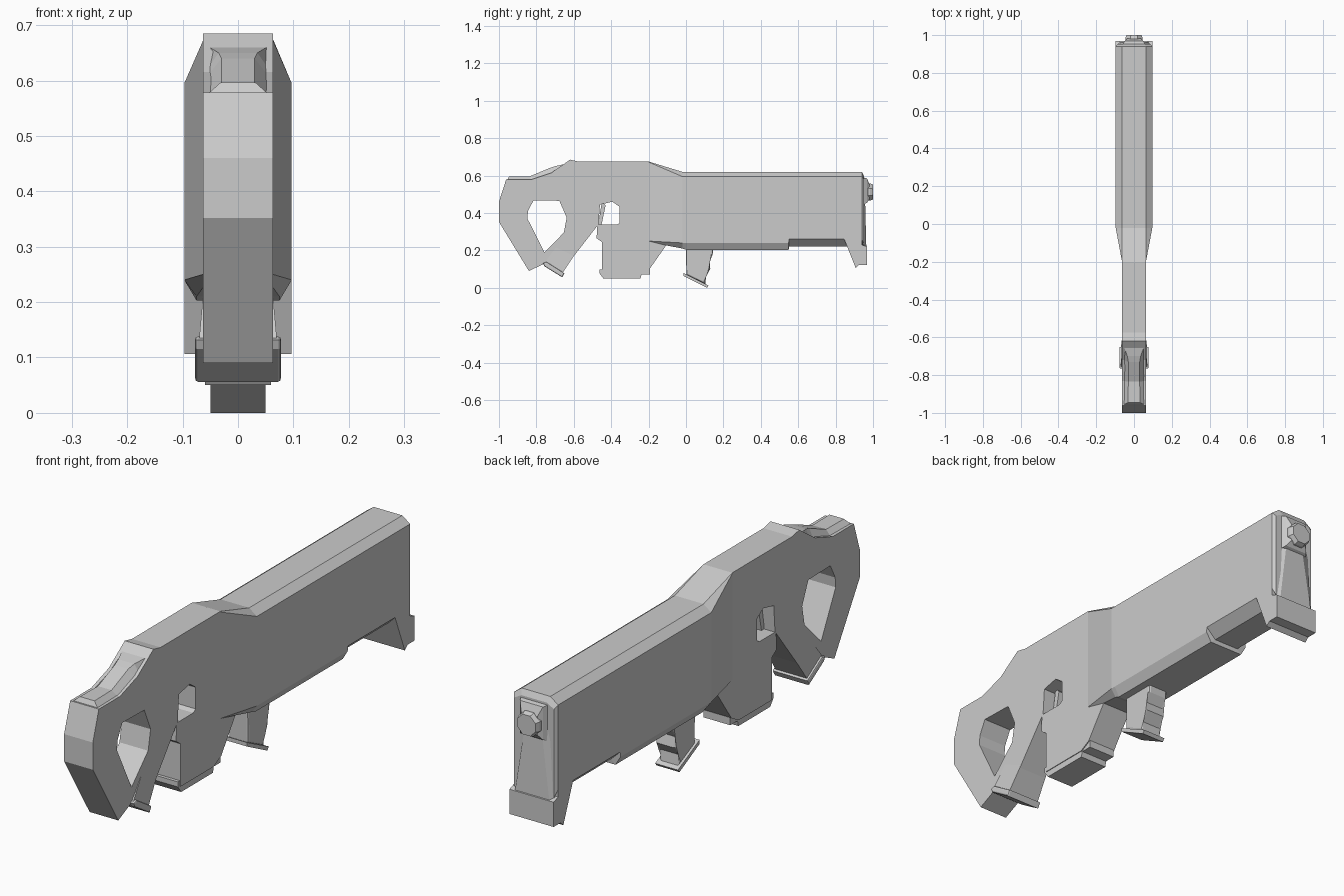
import bpy, bmesh, math

if "Cube" in bpy.data.objects:
    bpy.data.objects.remove(bpy.data.objects["Cube"])


def finish(name, bm):
    bmesh.ops.recalc_face_normals(bm, faces=bm.faces)
    me = bpy.data.meshes.new(name)
    bm.to_mesh(me)
    bm.free()
    ob = bpy.data.objects.new(name, me)
    bpy.context.collection.objects.link(ob)
    return ob


def prism(name, pts, width, bevel=0):
    """Side profile (y, z[, own half width]) spread symmetrically across x."""
    bm = bmesh.new()
    sides = []
    for s in (-1, 1):
        sides.append([bm.verts.new((s * (p[2] if len(p) > 2 else width), p[0], p[1])) for p in pts])
        bm.faces.new(sides[-1])
    n = len(pts)
    for i in range(n):
        j = (i + 1) % n
        bm.faces.new((sides[0][i], sides[0][j], sides[1][j], sides[1][i]))
    if bevel:
        long_edges = [e for e in bm.edges if {e.verts[0], e.verts[1]} & set(sides[0]) and
                      {e.verts[0], e.verts[1]} & set(sides[1])]
        rim = [e for e in bm.edges if e not in long_edges]
        bmesh.ops.bevel(bm, geom=rim, offset=bevel, segments=2, affect='EDGES', profile=0.5)
    return finish(name, bm)


def loft(name, rings):
    bm = bmesh.new()
    loops = [[bm.verts.new(p) for p in r] for r in rings]
    n = len(loops[0])
    for a, b in zip(loops, loops[1:]):
        for i in range(n):
            j = (i + 1) % n
            bm.faces.new((a[i], a[j], b[j], b[i]))
    bm.faces.new(loops[0])
    bm.faces.new(loops[-1])
    return finish(name, bm)


def section(y, wt, zt, w, zc, zl, wb, zb):
    """Eight-sided cross-section with chamfered top and bottom."""
    half = [(wt, zt), (w, zc), (w, zl), (wb, zb)]
    return [(x, y, z) for x, z in half] + [(-x, y, z) for x, z in reversed(half)]


# Rear body: stock, grip web and magazine housing
rear = prism("rear_body", [
    (-1, .46), (-.962, .578), (-.83, .578), (-.72, .615), (-.655, .66), (-.62, .685), (-.575, .675),
    (-.2, .675), (-.09, .62), (-.09, .25), (-.195, .10), (-.24, .075), (-.45, .075),
    (-.45, .245), (-.478, .265), (-.475, .33), (-.665, .085), (-.755, .135),
    (-.765, .125), (-.84, .09), (-1, .352)], .063)

# Thumb opening and trigger opening
openings = {
    "thumb_cutter": [(-.848, .37), (-.845, .41), (-.815, .468), (-.677, .465), (-.638, .375),
                     (-.653, .295), (-.757, .19)],
    "trigger_cutter": [(-.468, .337), (-.46, .445), (-.393, .46), (-.355, .433), (-.355, .347), (-.37, .337)],
}
for name, pts in openings.items():
    cutter = prism(name, pts, .2)
    cutter.hide_render = True
    mod = rear.modifiers.new(name, 'BOOLEAN')
    mod.operation = 'DIFFERENCE'
    mod.solver = 'EXACT'
    mod.object = cutter
    bpy.context.view_layer.objects.active = rear
    bpy.ops.object.modifier_apply(modifier=name)
    bpy.data.objects.remove(cutter)

# Trigger
prism("trigger", [(-.47, .335), (-.452, .335), (-.43, .44), (-.45, .46)], .015)

# Front shroud, widening from the rear body to a chamfered nose
loft("front_shroud", [
    section(-.2, .063, .675, .0632, .672, .25, .05, .245),
    section(-.02, .063, .62, .097, .595, .24, .075, .21),
    section(.0, .063, .62, .097, .595, .24, .075, .203),
    section(.549, .063, .62, .097, .595, .24, .075, .203),
    section(.551, .063, .62, .097, .595, .26, .055, .22),
    section(.94, .063, .62, .097, .595, .26, .055, .22),
    section(.952, .055, .598, .088, .58, .23, .055, .22)])

# Nose foot
prism("nose_foot", [(.845, .262), (.907, .106), (.925, .122), (.968, .122), (.968, .22), (.94, .23), (.94, .265)], .097)


def rect(y, w, z0, z1):
    return [(-w, y, z0), (w, y, z0), (w, y, z1), (-w, y, z1)]


# Raised nose panel, muzzle base and eight-sided muzzle
loft("nose_panel", [
    [(-.088, .945, .22), (.088, .945, .22), (.07, .945, .58), (-.07, .945, .58)],
    [(-.075, .964, .22), (.075, .964, .22), (.042, .958, .45), (-.042, .958, .45)]])
loft("muzzle_base", [rect(.948, .062, .445, .59), rect(.968, .05, .455, .585), rect(.982, .036, .475, .55)])


def octagon(y, r, z=.512):
    return [(r * math.cos(math.radians(22.5 + 45 * k)), y, z + r * math.sin(math.radians(22.5 + 45 * k)))
            for k in range(8)]


loft("muzzle", [octagon(.955, .05), octagon(.985, .05), octagon(1, .043)])

# Cheek rest: tapered ridge on top of the stock
loft("cheek_rest", [
    [(-wb, y, zb), (wb, y, zb), (wt, y2, zt), (-wt, y2, zt)] for y, y2, zb, zt, wb, wt in [
        (-.96, -.945, .57, .596, .061, .032), (-.83, -.835, .57, .596, .058, .03),
        (-.72, -.73, .607, .64, .056, .03), (-.70, -.70, .62, .65, .056, .035),
        (-.63, -.645, .655, .662, .055, .055)]])

# Rear grip flare and base plate
prism("grip_flare", [(-.755, .135, .07), (-.66, .08, .07), (-.60, .17, .063), (-.695, .215, .063)], .063)
prism("grip_base", [(-.765, .132), (-.757, .115), (-.662, .056), (-.65, .078), (-.745, .138)], .078, .006)

# Magazine foot and front catch
prism("magazine_base", [(-.463, .098), (-.463, .078), (-.442, .05), (-.243, .05), (-.238, .07), (-.238, .098)], .06)
prism("magazine_lip", [(-.25, .102), (-.25, .072), (-.193, .072), (-.193, .102)], .059)

# Foregrip with finger ridges, and its base plate
prism("foregrip", [(-.0, .22), (.002, .07), (.105, .02), (.1, .062), (.13, .1), (.12, .14),
                   (.142, .175), (.147, .22)], .043, .008)
prism("foregrip_base", [(-.014, .08), (-.014, .064), (.112, 0), (.122, .012)], .05)
